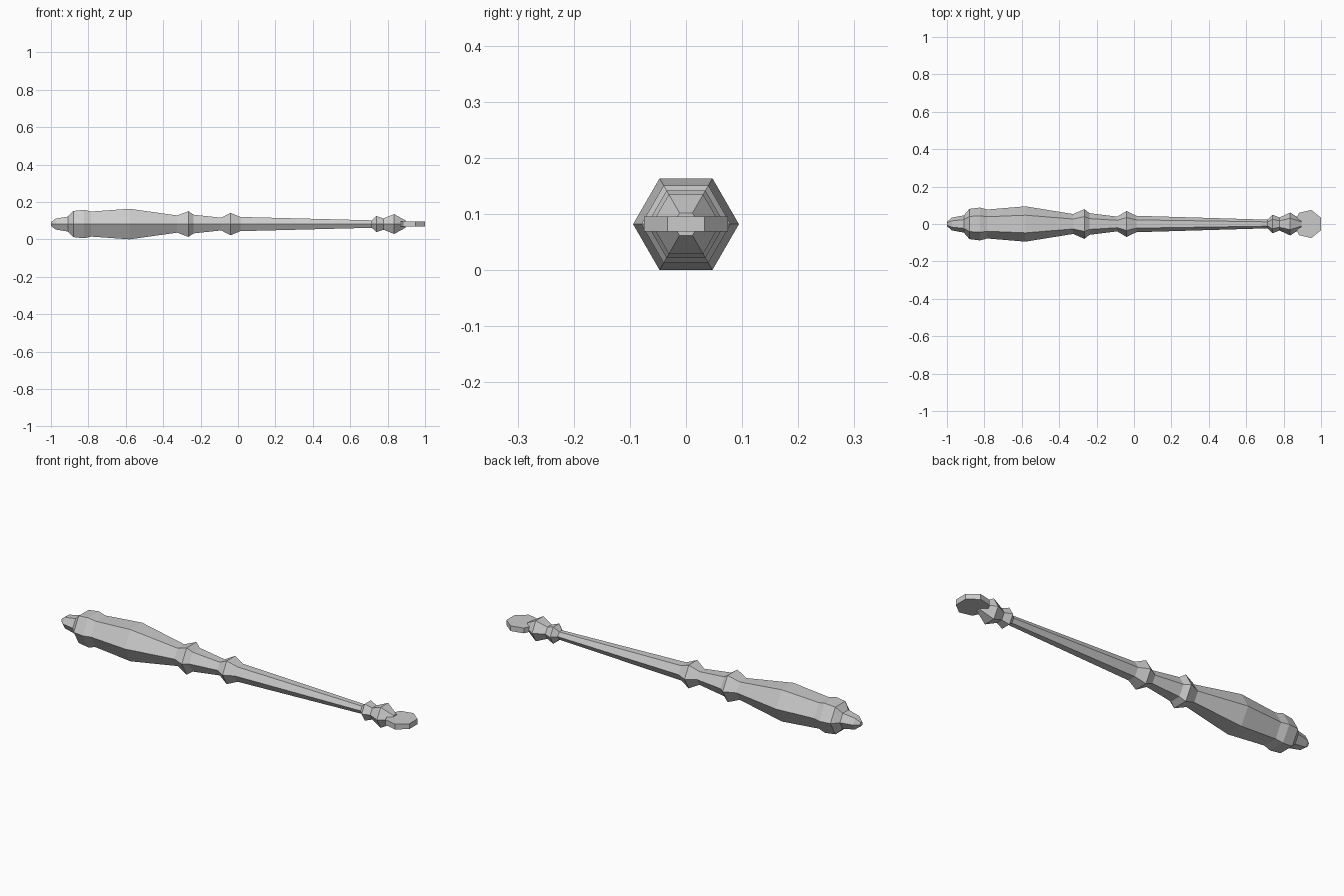
import bpy, bmesh
from math import cos, sin, pi

if "Cube" in bpy.data.objects:
    bpy.data.objects.remove(bpy.data.objects["Cube"])

Z = 0.0817   # height of the long axis


def make_object(name, bm):
    bmesh.ops.recalc_face_normals(bm, faces=bm.faces)
    mesh = bpy.data.meshes.new(name)
    bm.to_mesh(mesh)
    bm.free()
    obj = bpy.data.objects.new(name, mesh)
    obj.location.z = Z
    bpy.context.collection.objects.link(obj)
    return obj


def turned(name, profile, sides=6):
    """Faceted turning along x; profile is (x, half height of the flats)."""
    bm = bmesh.new()
    rings = []
    for x, h in profile:
        r = h / cos(pi / sides)
        rings.append([bm.verts.new((x, r * cos(2 * pi * i / sides), r * sin(2 * pi * i / sides)))
                      for i in range(sides)])
    for a, b in zip(rings, rings[1:]):
        for i in range(sides):
            j = (i + 1) % sides
            bm.faces.new((a[i], a[j], b[j], b[i]))
    bm.faces.new(rings[0])
    bm.faces.new(rings[-1])
    return make_object(name, bm)


# Hexagonal handle and shaft with turned collars
turned("handle_and_shaft", [
    (-1.0, 0.010), (-0.975, 0.029), (-0.91, 0.040), (-0.88, 0.070),
    (-0.823, 0.076), (-0.785, 0.067), (-0.58, 0.0817), (-0.325, 0.046),
    (-0.265, 0.069), (-0.238, 0.050), (-0.09, 0.034), (-0.04, 0.060),
    (0.013, 0.038), (0.715, 0.020), (0.74, 0.043), (0.778, 0.030),
    (0.835, 0.053), (0.895, 0.020)])

# Flat seven-sided disc at the tip
bm = bmesh.new()
base = bm.faces.new([bm.verts.new((0.931 + 0.0768 * cos(pi + 2 * pi * i / 7),
                                   0.0768 * sin(pi + 2 * pi * i / 7), -0.0135))
                     for i in range(7)])
ext = bmesh.ops.extrude_face_region(bm, geom=[base], use_keep_orig=True)
bmesh.ops.translate(bm, vec=(0, 0, 0.027),
                    verts=[v for v in ext["geom"] if isinstance(v, bmesh.types.BMVert)])
make_object("tip_disc", bm)
